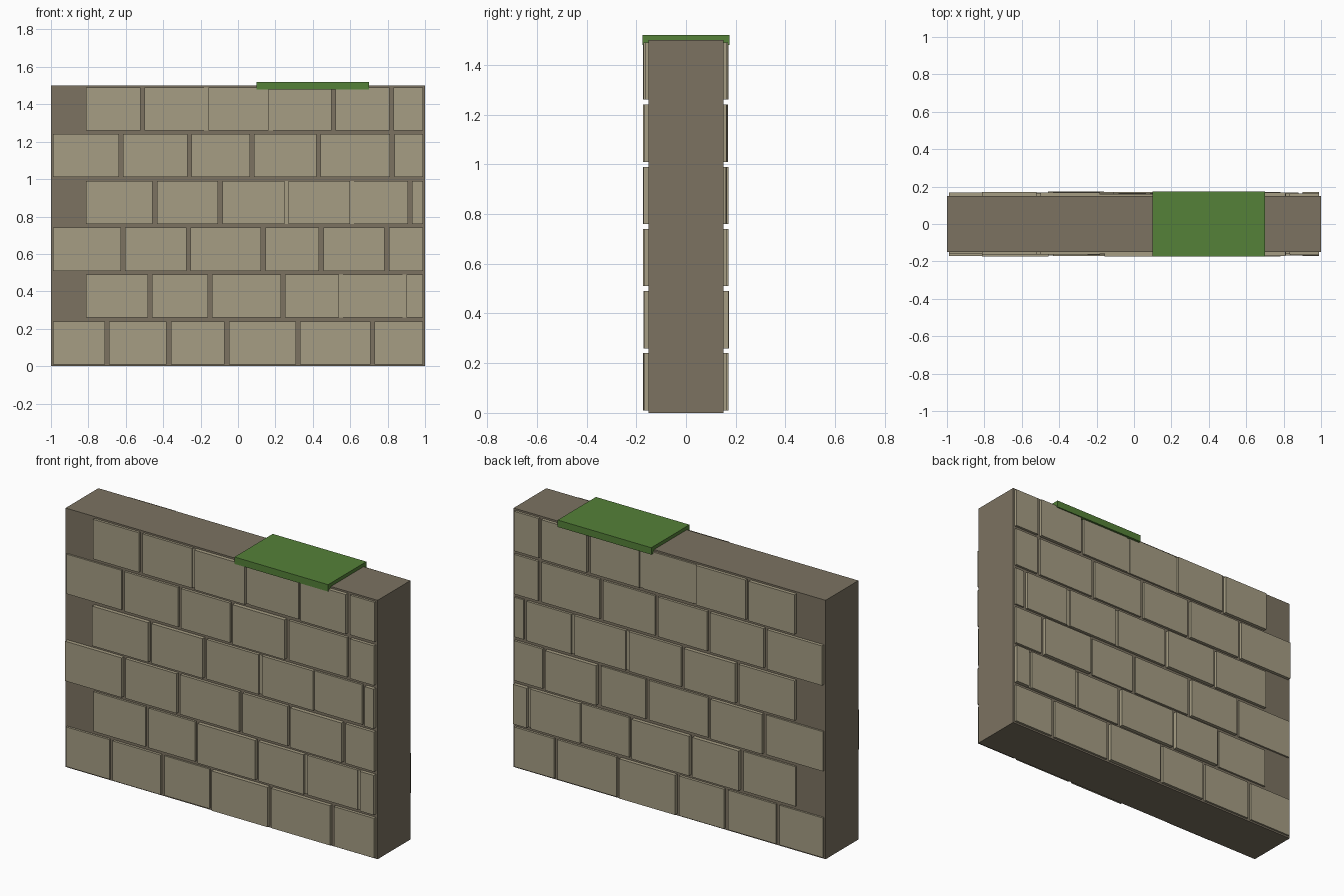
import bpy, random

if "Cube" in bpy.data.objects:
    bpy.data.objects.remove(bpy.data.objects["Cube"])

random.seed(4)

def material(name, rgb):
    m = bpy.data.materials.new(name)
    m.diffuse_color = (*rgb, 1)
    m.use_nodes = True
    m.node_tree.nodes["Principled BSDF"].inputs["Base Color"].default_value = m.diffuse_color
    return m

MORTAR = material("mortar", (0.20, 0.17, 0.12))
STONE = material("stone", (0.38, 0.34, 0.23))
MOSS = material("moss", (0.09, 0.22, 0.04))

def box(name, x0, x1, y0, y1, z0, z1, mat):
    bpy.ops.mesh.primitive_cube_add(size=1, location=((x0 + x1) / 2, (y0 + y1) / 2, (z0 + z1) / 2))
    ob = bpy.context.object
    ob.name = name
    ob.scale = (x1 - x0, y1 - y0, z1 - z0)
    bpy.ops.object.transform_apply(location=False, rotation=False, scale=True)
    ob.data.materials.append(mat)
    return ob

# Wall core
box("wall_core", -1, 1, -0.15, 0.15, 0, 1.5, MORTAR)

# Courses: centres of the vertical joints, bottom to top
COURSES = [
    [-1.0, -0.70, -0.37, -0.06, 0.32, 0.72, 1.0],
    [-0.825, -0.47, -0.15, 0.24, 0.55, 0.89, 1.0],
    [-1.0, -0.615, -0.265, 0.135, 0.445, 0.795, 1.0],
    [-0.825, -0.445, -0.095, 0.26, 0.61, 0.92, 1.0],
    [-1.0, -0.625, -0.26, 0.075, 0.43, 0.825, 1.0],
    [-0.825, -0.51, -0.17, 0.175, 0.51, 0.82, 1.0],
]
# Stones with a wider, shallower slab behind that fills the joints (course, index)
WIDE = {(1, 4), (3, 3), (5, 2)}

# Facing stones on both sides, each standing out a little differently
for row, joints in enumerate(COURSES):
    z0, z1 = row * 0.25 + 0.01, row * 0.25 + 0.24
    for i, (a, b) in enumerate(zip(joints, joints[1:])):
        for side, label in ((-1, "front"), (1, "back")):
            y0, y1 = sorted((side * 0.14, side * random.uniform(0.159, 0.174)))
            box(f"{label}_stone_{row}_{i}", a + 0.011, b - 0.011, y0, y1, z0, z1, STONE)
            if (row, i) in WIDE:
                y0, y1 = sorted((side * 0.14, side * 0.157))
                box(f"{label}_slab_{row}_{i}", a - 0.012, b + 0.012, y0, y1,
                    z0 + 0.001, z1 - 0.001, STONE)

# Moss patch over the top
box("moss_patch", 0.1, 0.7, -0.175, 0.175, 1.48, 1.52, MOSS)
